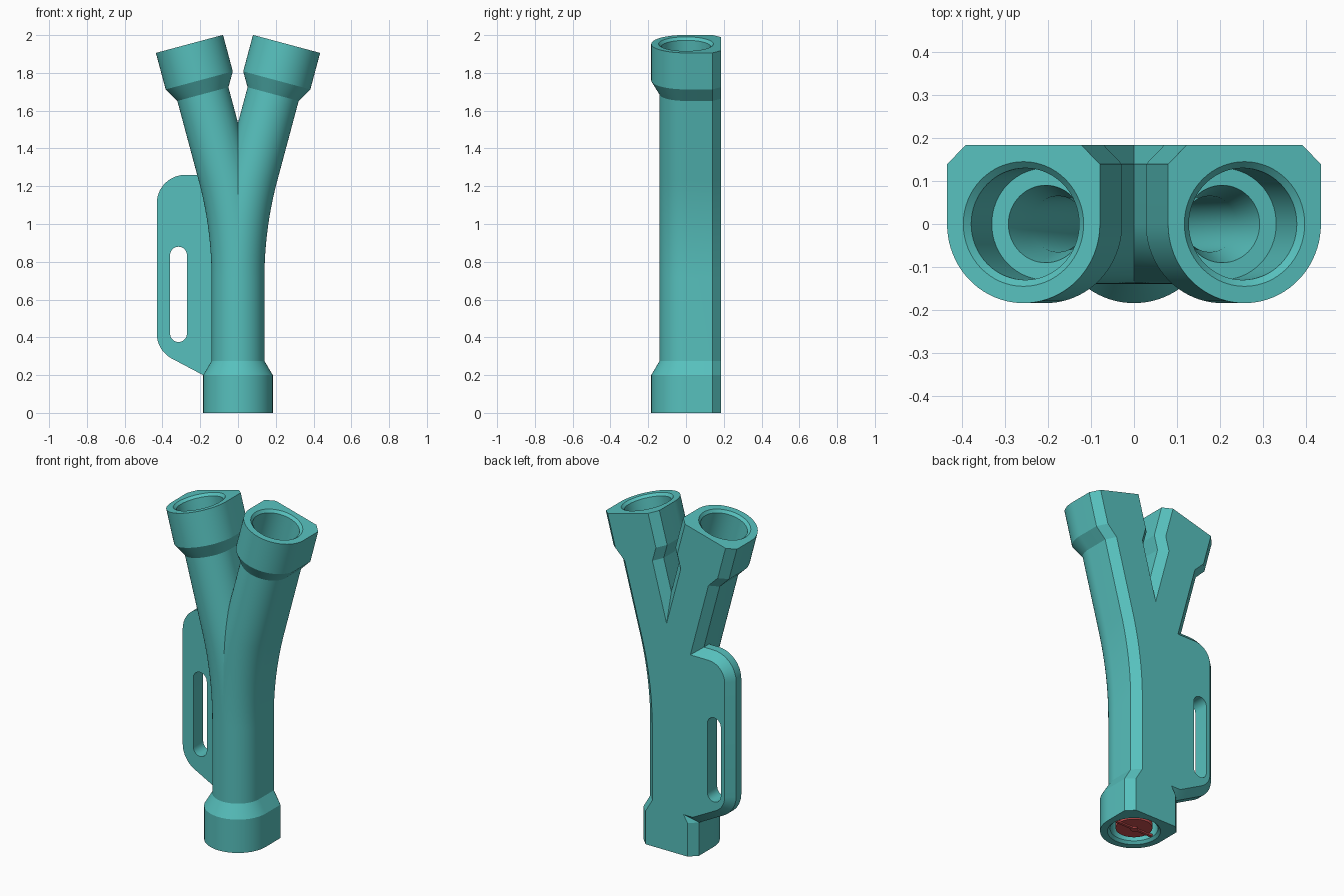
import bpy, bmesh, math
from mathutils import Vector

if "Cube" in bpy.data.objects:
    bpy.data.objects.remove(bpy.data.objects["Cube"])

BACK, CH = 0.184, 0.045            # flat back plane and its chamfer
TILT = math.radians(15)
S0, BEND_R = 0.714, 2.127          # start and radius of the branch bend
ARC = BEND_R * TILT
LEN = 1.984                        # length of one leg along its axis


def material(name, rgb):
    m = bpy.data.materials.new(name)
    m.diffuse_color = (*rgb, 1)
    m.use_nodes = True
    m.node_tree.nodes["Principled BSDF"].inputs["Base Color"].default_value = m.diffuse_color
    return m


TEAL = material("teal", (0.095, 0.53, 0.51))
RED = material("red", (0.58, 0.08, 0.08))


def make(name, bm, mat):
    bmesh.ops.recalc_face_normals(bm, faces=bm.faces)
    me = bpy.data.meshes.new(name)
    bm.to_mesh(me)
    bm.free()
    me.materials.append(mat)
    ob = bpy.data.objects.new(name, me)
    bpy.context.collection.objects.link(ob)
    return ob


def select(ob):
    bpy.ops.object.select_all(action='DESELECT')
    ob.select_set(True)
    bpy.context.view_layer.objects.active = ob


def boolean(ob, other, op):
    m = ob.modifiers.new(op, 'BOOLEAN')
    m.operation, m.solver, m.object = op, 'EXACT', other
    select(ob)
    bpy.ops.object.modifier_apply(modifier=m.name)
    bpy.data.objects.remove(other)


def frame(s):
    """Point and tilt of the left leg's axis at length s."""
    a = min(max((s - S0) / BEND_R, 0), TILT)
    x, z = -BEND_R * (1 - math.cos(a)), S0 + BEND_R * math.sin(a)
    rest = s - S0 - a * BEND_R
    return Vector((x - rest * math.sin(a), 0, z + rest * math.cos(a))), a


def body_section(r):
    n = 40
    pts = [(r * math.cos(math.pi * (1 + i / n)), r * math.sin(math.pi * (1 + i / n)))
           for i in range(n + 1)]
    return pts + [(r, BACK - CH), (r - CH, BACK), (CH - r, BACK), (-r, BACK - CH)]


def bore_section(r):
    n = 64
    return [(r * math.cos(2 * math.pi * i / n), r * math.sin(2 * math.pi * i / n))
            for i in range(n)]


def forked(name, stations, section):
    """Sweep the left leg, cut it at the middle plane and mirror it."""
    bm = bmesh.new()
    rings = []
    for s, r in stations:
        c, a = frame(s)
        u = Vector((math.cos(a), 0, math.sin(a)))
        rings.append([bm.verts.new(c + u * p + Vector((0, q, 0))) for p, q in section(r)])
    n = len(rings[0])
    for A, B in zip(rings, rings[1:]):
        for i in range(n):
            j = (i + 1) % n
            bm.faces.new((A[i], A[j], B[j], B[i]))
    bm.faces.new(rings[0][::-1])
    bm.faces.new(rings[-1])
    bmesh.ops.bisect_plane(bm, geom=bm.verts[:] + bm.edges[:] + bm.faces[:], dist=1e-5,
                           plane_co=(0, 0, 0), plane_no=(1, 0, 0), clear_outer=True)
    for v in bm.verts:
        if abs(v.co.x) < 1e-4:
            v.co.x = 0
    bmesh.ops.mirror(bm, geom=bm.verts[:] + bm.edges[:] + bm.faces[:], axis='X', merge_dist=1e-4)
    bmesh.ops.remove_doubles(bm, verts=bm.verts, dist=1e-5)
    return make(name, bm, TEAL)


def slab(name, outline, y0, y1, chamfer=0):
    """Extrude an x-z outline along y, optionally chamfering its back rim."""
    bm = bmesh.new()
    f = bm.faces.new([bm.verts.new((x, y0, z)) for x, z in outline])
    ext = bmesh.ops.extrude_face_region(bm, geom=[f])['geom']
    bmesh.ops.translate(bm, vec=(0, y1 - y0, 0),
                        verts=[g for g in ext if isinstance(g, bmesh.types.BMVert)])
    if chamfer:
        rim = [e for e in bm.edges if all(abs(v.co.y - y1) < 1e-6 for v in e.verts)]
        bmesh.ops.bevel(bm, geom=rim, offset=chamfer, segments=1, affect='EDGES')
    return make(name, bm, TEAL)


def arc(cx, cz, r, a0, a1, n=10):
    return [(cx + r * math.cos(math.radians(a0 + (a1 - a0) * i / n)),
             cz + r * math.sin(math.radians(a0 + (a1 - a0) * i / n))) for i in range(n + 1)]


# forked pipe with wide sockets at its three ends
bend = [S0 + ARC * i / 20 for i in range(21)]
pipe = forked("forked_pipe",
              [(0, .184), (.2, .184), (.275, .14)] + [(s, .14) for s in bend]
              + [(LEN - .275, .14), (LEN - .2, .184), (LEN, .184)], body_section)

# side handle plate, flush with the flat back
plate = slab("handle", [(0, .2), (0, 1.26)] + arc(-.28, 1.11, .15, 90, 180)
             + arc(-.28, .42, .15, 180, 241) + [(-.185, .2)], .09, BACK, CH)
slot = slab("slot_cutter", arc(-.315, .835, .045, 0, 180) + arc(-.315, .42, .045, 180, 360),
            0, .3)
boolean(plate, slot, 'DIFFERENCE')
boolean(pipe, plate, 'UNION')

# stepped bore through all three ends
end = [(-.01, .155), (.015, .13), (.2, .13), (.2, .09), (.31, .065)]
bore = forked("bore_cutter", end + [(s, .065) for s in bend]
              + [(LEN - s, r) for s, r in reversed(end)], bore_section)
boolean(pipe, bore, 'DIFFERENCE')
select(pipe)
bpy.ops.object.shade_smooth_by_angle(angle=math.radians(22))

# valve disc, spindle and hub inside the lower socket
bm = bmesh.new()
for r, z, h in ((.1, .035, .03), (.02, .016, .012)):
    ret = bmesh.ops.create_cone(bm, cap_ends=True, segments=48, radius1=r, radius2=r, depth=h)
    bmesh.ops.translate(bm, verts=ret['verts'], vec=(0, 0, z))
ret = bmesh.ops.create_cube(bm, size=1)
for v in ret['verts']:
    v.co = (v.co.x * .25, v.co.y * .016, v.co.z * .012 + .018)
valve = make("valve_disc", bm, RED)
select(valve)
bpy.ops.object.shade_smooth_by_angle(angle=math.radians(30))
